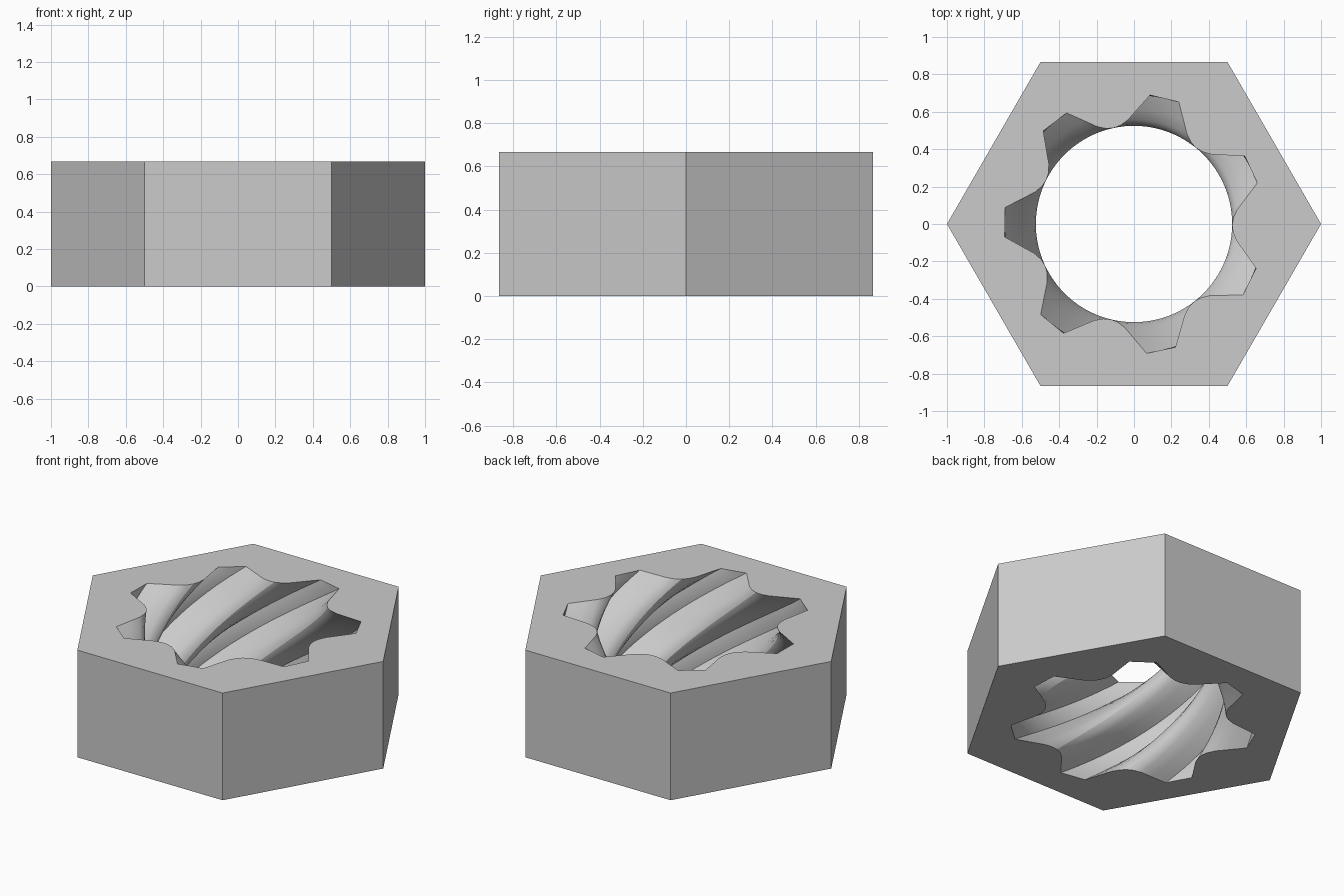
import bpy, bmesh
from math import sin, cos, radians, pi

cube = bpy.data.objects.get("Cube")
if cube:
    bpy.data.objects.remove(cube)

HEIGHT = 0.667
TEETH = 7
LAYERS = 18
TWIST = radians(80.8)      # turn of the grooves from top to bottom
PHASE = radians(179.2)     # direction of one groove at the top
PITCH = 2 * pi / TEETH

# half groove: angle from its centre in degrees, radius
half = [(0, 0.69), (6.5, 0.695), (12, 0.613), (17, 0.557), (21.5, 0.532)]
groove = [(-a, r) for a, r in reversed(half[1:])] + half + [(180 / TEETH, 0.525)]

mat = bpy.data.materials.new("grey_metal")
mat.use_nodes = True
grey = (0.6, 0.6, 0.6, 1)
mat.diffuse_color = grey
mat.node_tree.nodes["Principled BSDF"].inputs["Base Color"].default_value = grey

bm = bmesh.new()


def ring(points, z):
    return [bm.verts.new((r * cos(a), r * sin(a), z)) for a, r in points]


def wall(low, high, smooth):
    """Join two rings of equal length with quads."""
    n = len(low)
    for i in range(n):
        j = (i + 1) % n
        face = bm.faces.new((low[i], low[j], high[j], high[i]))
        face.smooth = smooth


def loop_edges(verts):
    return [bm.edges.get((v, verts[i - 1])) for i, v in enumerate(verts)]


# hexagonal outside
hexagon = [(i * pi / 3, 1) for i in range(6)]
outer = [ring(hexagon, 0), ring(hexagon, HEIGHT)]
wall(outer[0], outer[1], False)

# twisted, grooved bore
bore = []
for k in range(LAYERS + 1):
    t = k / LAYERS
    turn = PHASE + TWIST * (1 - t)
    points = [(turn + i * PITCH + radians(a), r) for i in range(TEETH) for a, r in groove]
    bore.append(ring(points, HEIGHT * t))
for low, high in zip(bore, bore[1:]):
    wall(low, high, True)

# flat top and bottom around the bore
for rim, hole in ((outer[0], bore[0]), (outer[1], bore[-1])):
    bmesh.ops.triangle_fill(bm, use_beauty=True, edges=loop_edges(rim) + loop_edges(hole))

bmesh.ops.recalc_face_normals(bm, faces=bm.faces)
mesh = bpy.data.meshes.new("hexagonal_block")
bm.to_mesh(mesh)
bm.free()
mesh.materials.append(mat)
block = bpy.data.objects.new("hexagonal_block", mesh)
bpy.context.collection.objects.link(block)

bpy.ops.object.select_all(action="DESELECT")
block.select_set(True)
bpy.context.view_layer.objects.active = block
bpy.ops.object.shade_smooth_by_angle(angle=radians(25))
